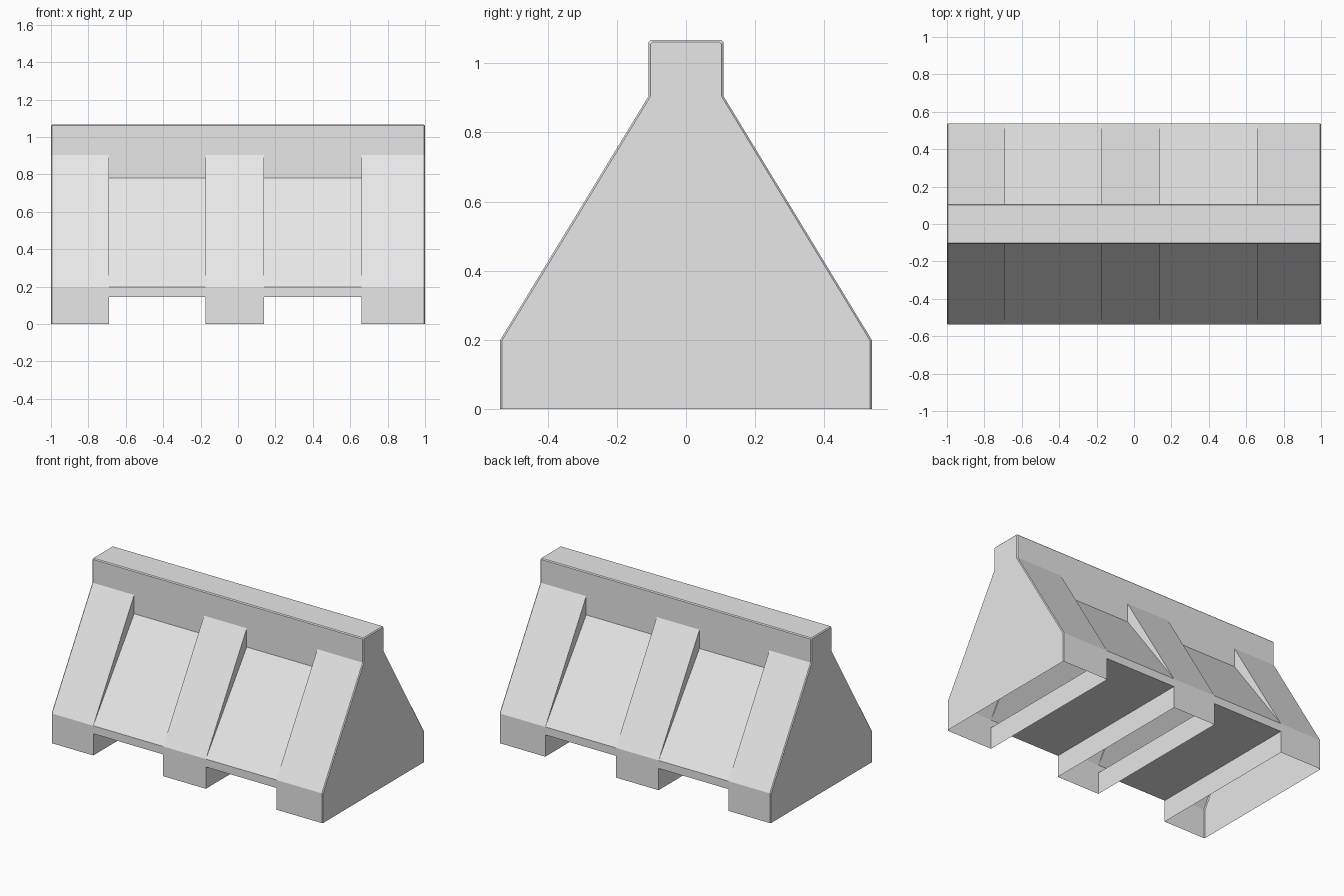
import bpy, bmesh

if "Cube" in bpy.data.objects:
    bpy.data.objects.remove(bpy.data.objects["Cube"])

grey = bpy.data.materials.new("light grey plastic")
grey.diffuse_color = (0.8, 0.8, 0.8, 1)
grey.use_nodes = True
grey.node_tree.nodes["Principled BSDF"].inputs["Base Color"].default_value = grey.diffuse_color

BASE_Y, TOP_Y = 0.538, 0.108
TOP_Z, C = 1.067, 0.006


def profile(foot_z, slope_z, inset=0.0):
    """Full y-z outline, open along the bottom."""
    b, t, h = BASE_Y - inset, TOP_Y - inset, TOP_Z - inset
    half = [(b, foot_z), (b, 0.198), (t, slope_z), (t, 0.905),
            (t, h - C), (t - C, h)]
    return [(-y, z) for y, z in half] + half[::-1]


foot = profile(0.0, 0.905)
bay = profile(0.145, 0.78)
end = profile(0.0, 0.905, C)

# strips along x: (start, finish, start outline, finish outline)
strips = [(-1, -1 + C, end, foot), (-1 + C, -0.69, foot, foot),
          (-0.69, -0.175, bay, bay), (-0.175, 0.14, foot, foot),
          (0.14, 0.66, bay, bay), (0.66, 1 - C, foot, foot),
          (1 - C, 1, foot, end)]

bm = bmesh.new()


def face(points):
    # drop repeated points before making the face
    pts = list(dict.fromkeys(points))
    if len(pts) > 2:
        bm.faces.new([bm.verts.new(p) for p in pts])


# outer shell and bay roofs; the feet stay open underneath
for x0, x1, p0, p1 in strips:
    for i in range(len(p0) - 1):
        face([(x0, *p0[i]), (x0, *p0[i + 1]), (x1, *p1[i + 1]), (x1, *p1[i])])
    if p0 is bay:
        face([(x0, *p0[-1]), (x0, *p0[0]), (x1, *p1[0]), (x1, *p1[-1])])

# rib sides and foot walls where feet meet bays
for x in (-0.69, -0.175, 0.14, 0.66):
    face([(x, *foot[0]), (x, *foot[-1]), (x, *bay[-1]), (x, *bay[0])])
    for s in (-1, 1):
        face([(x, s * BASE_Y, 0.198), (x, s * TOP_Y, 0.905), (x, s * TOP_Y, 0.78)])

# end caps
for x in (-1, 1):
    face([(x, *p) for p in end])

bmesh.ops.remove_doubles(bm, verts=bm.verts, dist=0.0005)
bmesh.ops.recalc_face_normals(bm, faces=bm.faces)
mesh = bpy.data.meshes.new("barrier_body")
bm.to_mesh(mesh)
bm.free()
mesh.materials.append(grey)
body = bpy.data.objects.new("barrier_body", mesh)
bpy.context.collection.objects.link(body)
